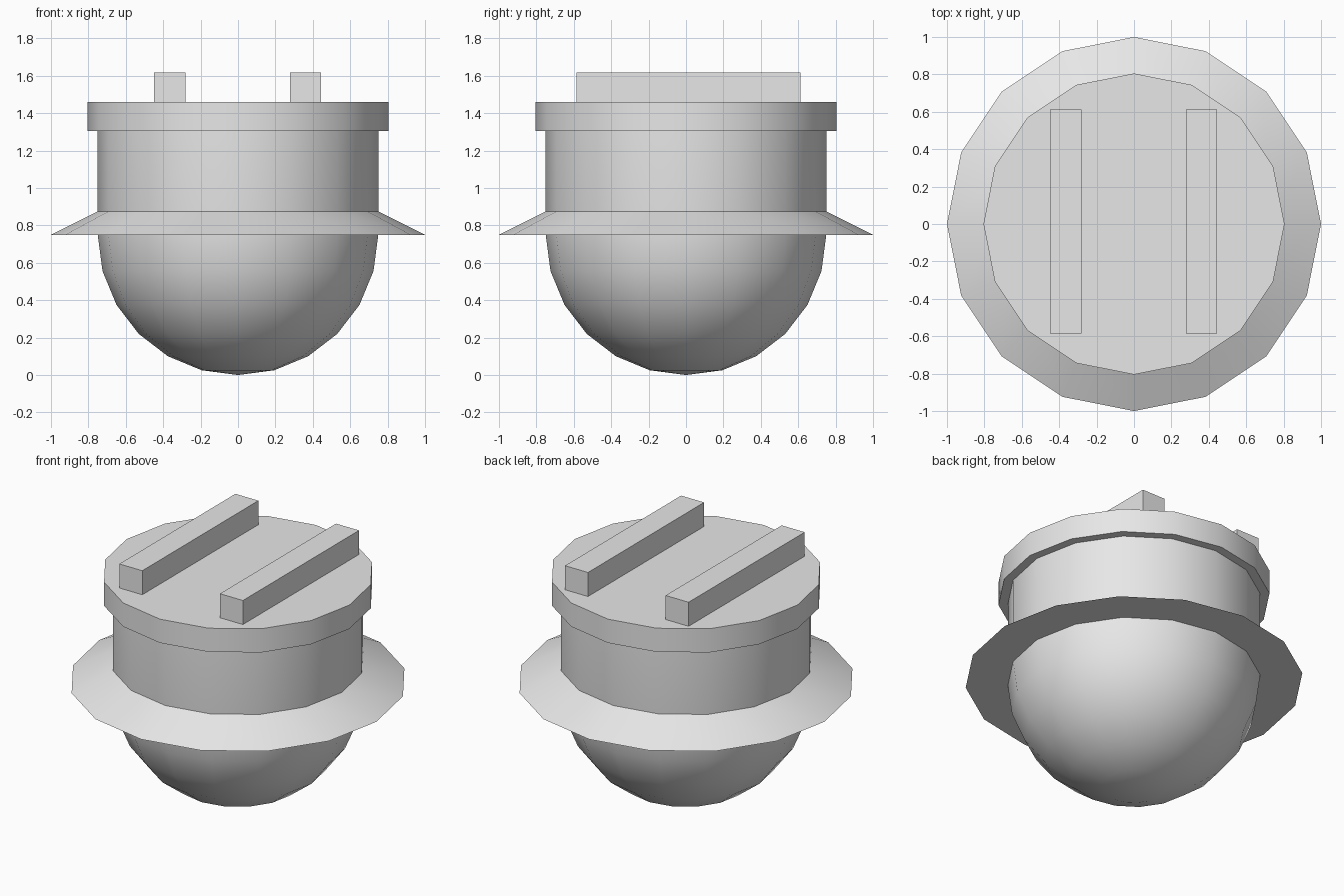
import bpy, bmesh
from math import sin, cos, pi, radians

cube = bpy.data.objects.get("Cube")
if cube:
    bpy.data.objects.remove(cube, do_unlink=True)

SIDES = 16

grey = bpy.data.materials.new("plain grey")
grey.use_nodes = True
colour = (0.8, 0.8, 0.8, 1)
grey.diffuse_color = colour
grey.node_tree.nodes["Principled BSDF"].inputs["Base Color"].default_value = colour


def finish(name, bm, smooth):
    """Turn a bmesh into a named, coloured object."""
    bmesh.ops.recalc_face_normals(bm, faces=bm.faces)
    mesh = bpy.data.meshes.new(name)
    bm.to_mesh(mesh)
    bm.free()
    mesh.materials.append(grey)
    obj = bpy.data.objects.new(name, mesh)
    bpy.context.collection.objects.link(obj)
    if smooth:
        bpy.ops.object.select_all(action="DESELECT")
        obj.select_set(True)
        bpy.context.view_layer.objects.active = obj
        bpy.ops.object.shade_smooth_by_angle(angle=radians(30))
    return obj


def lathe(name, profile, closed=False):
    """Spin an (r, z) profile around the z axis."""
    bm = bmesh.new()
    rings = []
    for r, z in profile:
        if r < 1e-5:
            rings.append([bm.verts.new((0, 0, z))] * SIDES)
        else:
            rings.append([bm.verts.new((r * cos(2 * pi * i / SIDES), r * sin(2 * pi * i / SIDES), z))
                          for i in range(SIDES)])
    pairs = list(zip(rings, rings[1:]))
    if closed:
        pairs.append((rings[-1], rings[0]))
    for a, b in pairs:
        for i in range(SIDES):
            j = (i + 1) % SIDES
            bm.faces.new(dict.fromkeys((a[i], a[j], b[j], b[i])))
    # Cap any open ends with a flat polygon
    if not closed:
        for ring in (rings[0], rings[-1]):
            if len(set(ring)) > 1:
                bm.faces.new(ring)
    return finish(name, bm, True)


def box(name, low, high):
    bm = bmesh.new()
    bmesh.ops.create_cube(bm, size=1)
    for v in bm.verts:
        v.co = [h if c > 0 else l for c, l, h in zip(v.co, low, high)]
    return finish(name, bm, False)


# Round-bottomed bowl running up into the straight wall
R = 0.75
bowl = [(R * sin(radians(a)), R - R * cos(radians(a))) for a in range(0, 91, 15)]
lathe("bowl_body", bowl + [(R, 1.31)])

# Sloping brim with a flat underside
lathe("brim", [(R - 0.01, 0.88), (1.0, 0.75), (R - 0.01, 0.75)], closed=True)

# Lid
lathe("lid", [(0.805, 1.305), (0.805, 1.46)])

# Two rails on the lid
for name, x in (("left_rail", 0.362), ("right_rail", -0.365)):
    box(name, (x - 0.083, -0.585, 1.45), (x + 0.083, 0.613, 1.617))
